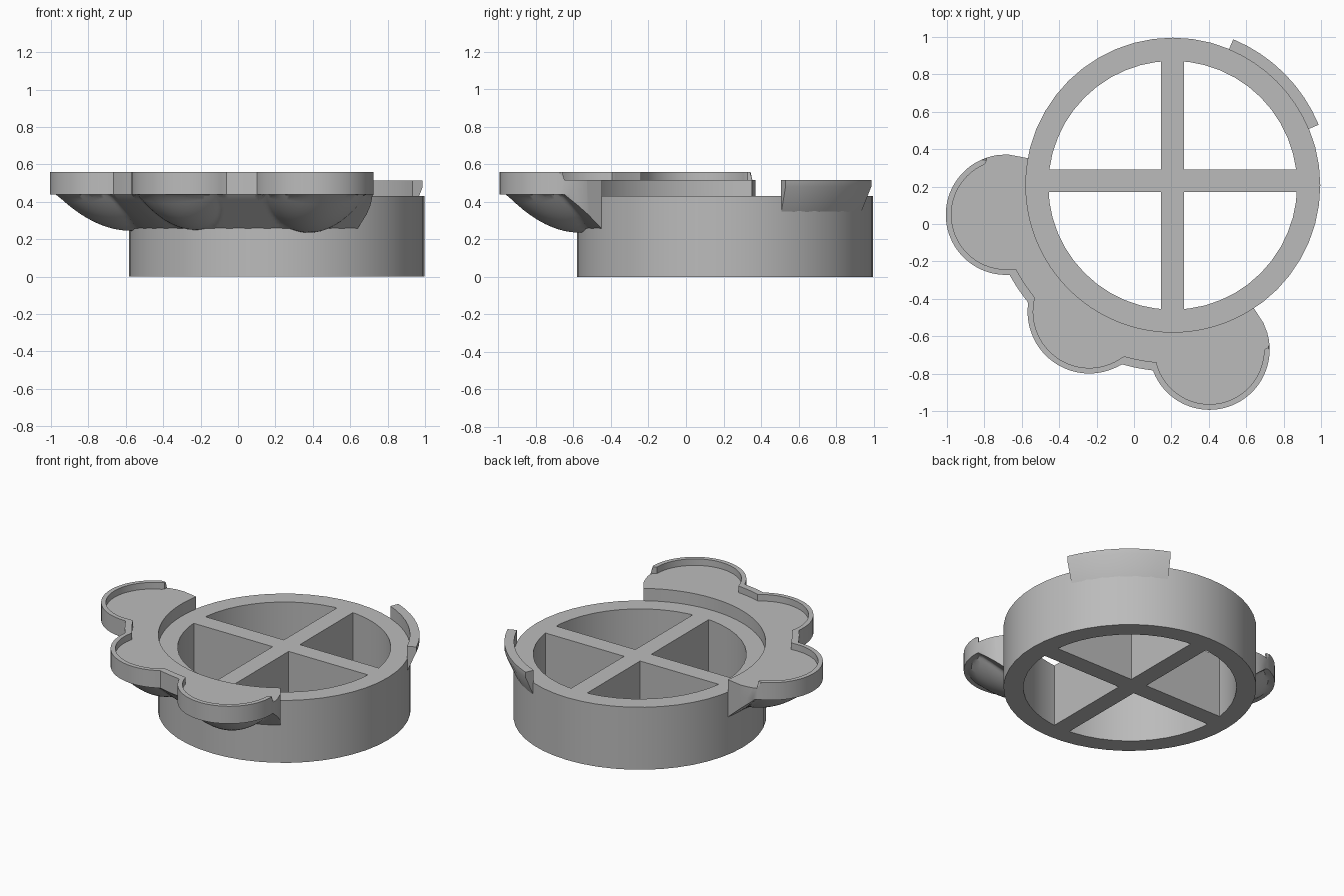
import bpy, bmesh
from math import sin, cos, radians, sqrt, pi

cube = bpy.data.objects.get("Cube")
if cube:
    bpy.data.objects.remove(cube)

CX = CY = 0.207          # ring centre
R_OUT, R_IN, HEIGHT = 0.789, 0.665, 0.43

grey = bpy.data.materials.new("plain_grey")
grey.use_nodes = True
grey.diffuse_color = (0.5, 0.5, 0.5, 1)
grey.node_tree.nodes["Principled BSDF"].inputs["Base Color"].default_value = (0.5, 0.5, 0.5, 1)


def finish(name, bm):
    """Turn a bmesh into a shaded, coloured object."""
    bmesh.ops.remove_doubles(bm, verts=bm.verts, dist=1e-5)
    bmesh.ops.recalc_face_normals(bm, faces=bm.faces)
    mesh = bpy.data.meshes.new(name)
    bm.to_mesh(mesh)
    bm.free()
    mesh.materials.append(grey)
    obj = bpy.data.objects.new(name, mesh)
    bpy.context.collection.objects.link(obj)
    bpy.ops.object.select_all(action='DESELECT')
    obj.select_set(True)
    bpy.context.view_layer.objects.active = obj
    bpy.ops.object.shade_smooth_by_angle(angle=radians(30))
    return obj


def sweep(name, section, start, end, steps):
    """Sweep a closed (radius, z) section, a function of angle, round the ring centre."""
    bm = bmesh.new()
    closed = end - start >= 360
    loops = []
    for i in range(steps + (not closed)):
        deg = start + (end - start) * i / steps
        a = radians(deg)
        loops.append([bm.verts.new((CX + r * cos(a), CY + r * sin(a), z))
                      for r, z in section(deg)])
    n = len(loops[0])
    for i in range(steps):
        p, q = loops[i], loops[(i + 1) % len(loops)]
        for k in range(n):
            m = (k + 1) % n
            bm.faces.new((p[k], p[m], q[m], q[k]))
    if not closed:
        bm.faces.new(loops[0])
        bm.faces.new(loops[-1])
    return finish(name, bm)


def box(name, x0, x1, y0, y1, z0, z1):
    bm = bmesh.new()
    bmesh.ops.create_cube(bm, size=1)
    for v in bm.verts:
        v.co = ((x0 + x1) / 2 + v.co.x * (x1 - x0),
                (y0 + y1) / 2 + v.co.y * (y1 - y0),
                (z0 + z1) / 2 + v.co.z * (z1 - z0))
    return finish(name, bm)


# Main ring
sweep("ring", lambda deg: [(R_IN, 0), (R_OUT, 0), (R_OUT, HEIGHT), (R_IN, HEIGHT)], 0, 360, 48)

# Crossed divider walls
reach = R_IN + 0.02
box("divider_lengthwise", 0.145, 0.267, CY - reach, CY + reach, 0, HEIGHT)
box("divider_crosswise", CX - reach, CX + reach, 0.17, 0.292, 0, HEIGHT)

# Three-lobed tray: lobe angle, distance from ring centre, radius, bowl bottom height
LOBES = [(190, 0.905, 0.322, 0.245), (236.6, 0.81, 0.33, 0.25), (282.6, 0.90, 0.322, 0.235)]
NECK, NECK_IN, RIM_END = 0.995, 0.95, 1.005
EDGE_Z, FLOOR_Z, RIM_Z, SUPPORT_Z = 0.44, 0.515, 0.56, 0.26


def lobe_reach(deg, inset, neck):
    """Outermost radius of the lobes and necks at an angle."""
    best = R_OUT
    for angle, dist, rad, _ in LOBES:
        t = radians(deg - angle)
        s = (rad - inset) ** 2 - (dist * sin(t)) ** 2
        if s > 0:
            best = max(best, dist * cos(t) + sqrt(s))
    if LOBES[0][0] < deg < LOBES[-1][0]:
        best = max(best, neck)
    return best


def underside(r, deg):
    """Height of the tray's underside: sloped support merged with three bowls."""
    z = min(EDGE_Z, SUPPORT_Z + (r - R_OUT) * (EDGE_Z - SUPPORT_Z) / 0.21)
    for angle, dist, rad, low in LOBES:
        t = radians(deg - angle)
        out = (r * cos(t) - R_OUT) / (dist + rad - R_OUT - 0.035)
        side = r * sin(t) / 0.31
        z = min(z, EDGE_Z - (EDGE_Z - low) * (1 - out ** 2 - side ** 2))
    return z


def tray_section(deg):
    far = lobe_reach(deg, 0, NECK)
    inner = lobe_reach(deg, 0.03, NECK_IN)
    middle = LOBES[0][0] < deg < LOBES[-1][0]
    top = RIM_Z
    if not middle:
        inner = max(inner, RIM_END)
        if far <= RIM_END + 0.005:
            inner, top = far - 0.002, FLOOR_Z
    base = R_OUT - 0.004
    steps = 14
    pts = [(base + (far - base) * k / steps, 0) for k in range(steps)]
    pts = [(r, underside(r, deg)) for r, _ in pts]
    return pts + [(far, EDGE_Z), (far, top), (inner, top), (inner, FLOOR_Z), (base, FLOOR_Z)]


sweep("lobed_tray", tray_section, 169.4, 303.4, 180)

# Small curved lip on the opposite side
sweep("back_lip", lambda deg: [(R_OUT - 0.004, 0.34), (0.845, 0.48), (0.845, 0.515),
                               (R_OUT - 0.004, 0.515)], 22.5, 67.5, 8)
